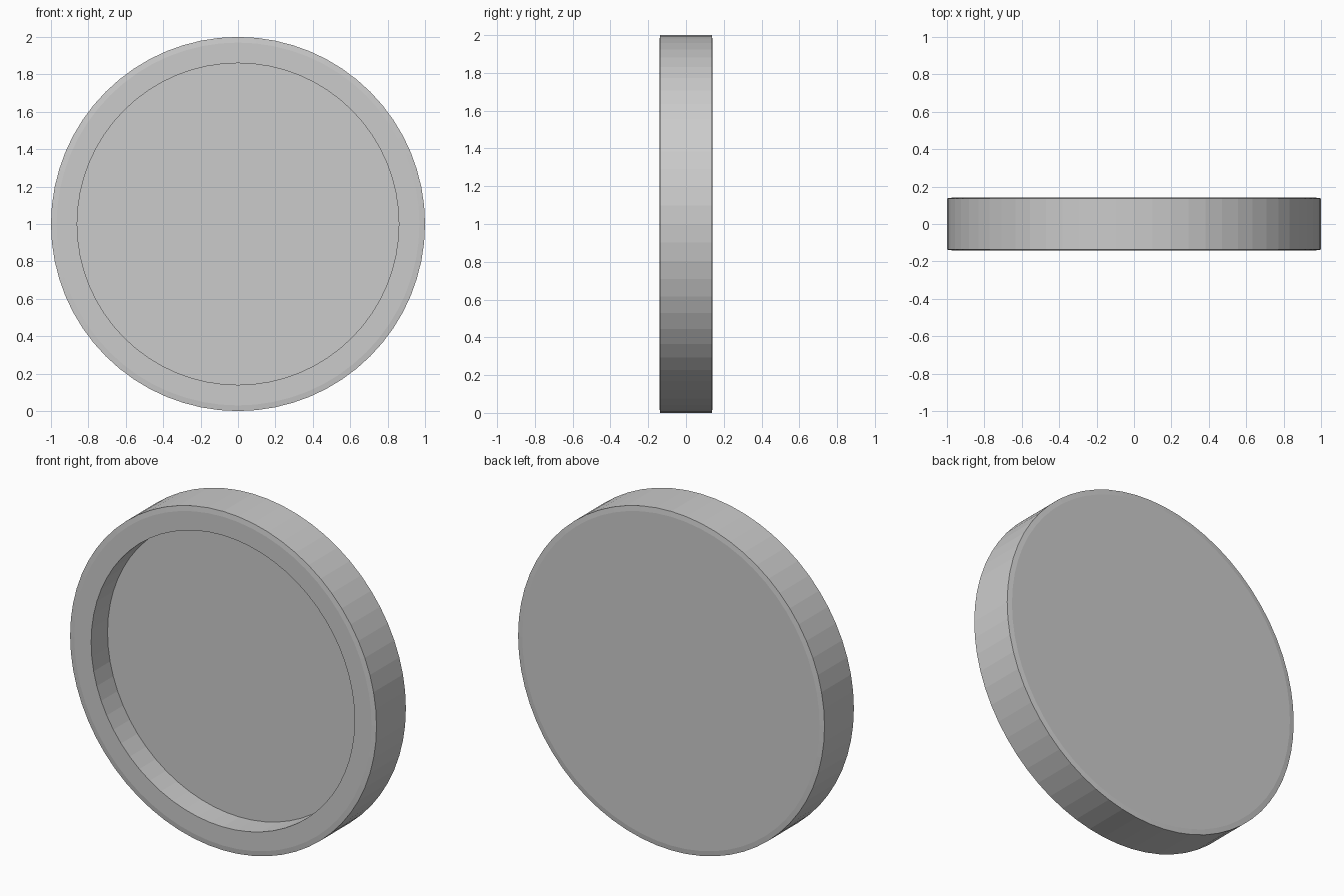
import bpy, bmesh, math

if "Cube" in bpy.data.objects:
    bpy.data.objects.remove(bpy.data.objects["Cube"])

SIDES = 64
HALF = 0.141      # half thickness
FLOOR_Y = 0.012   # recess floor

# Profile (radius, y) from the recess floor, over the rim, to the back face
profile = [
    (0.86, FLOOR_Y), (0.86, -HALF),
    (0.97, -HALF), (1.0, -HALF + 0.004),
    (1.0, HALF - 0.004), (0.97, HALF),
]

bm = bmesh.new()
rings = []
for r, y in profile:
    ring = []
    for i in range(SIDES):
        a = 2 * math.pi * i / SIDES
        ring.append(bm.verts.new((r * math.cos(a), y, 1 + r * math.sin(a))))
    rings.append(ring)

# Walls between neighbouring rings
for a, b in zip(rings, rings[1:]):
    for i in range(SIDES):
        j = (i + 1) % SIDES
        bm.faces.new((a[i], a[j], b[j], b[i]))

# Recess floor and back face
bm.faces.new(rings[0])
bm.faces.new(rings[-1])
bmesh.ops.recalc_face_normals(bm, faces=bm.faces)

mesh = bpy.data.meshes.new("recessed_disc")
bm.to_mesh(mesh)
bm.free()
disc = bpy.data.objects.new("recessed_disc", mesh)
bpy.context.collection.objects.link(disc)
